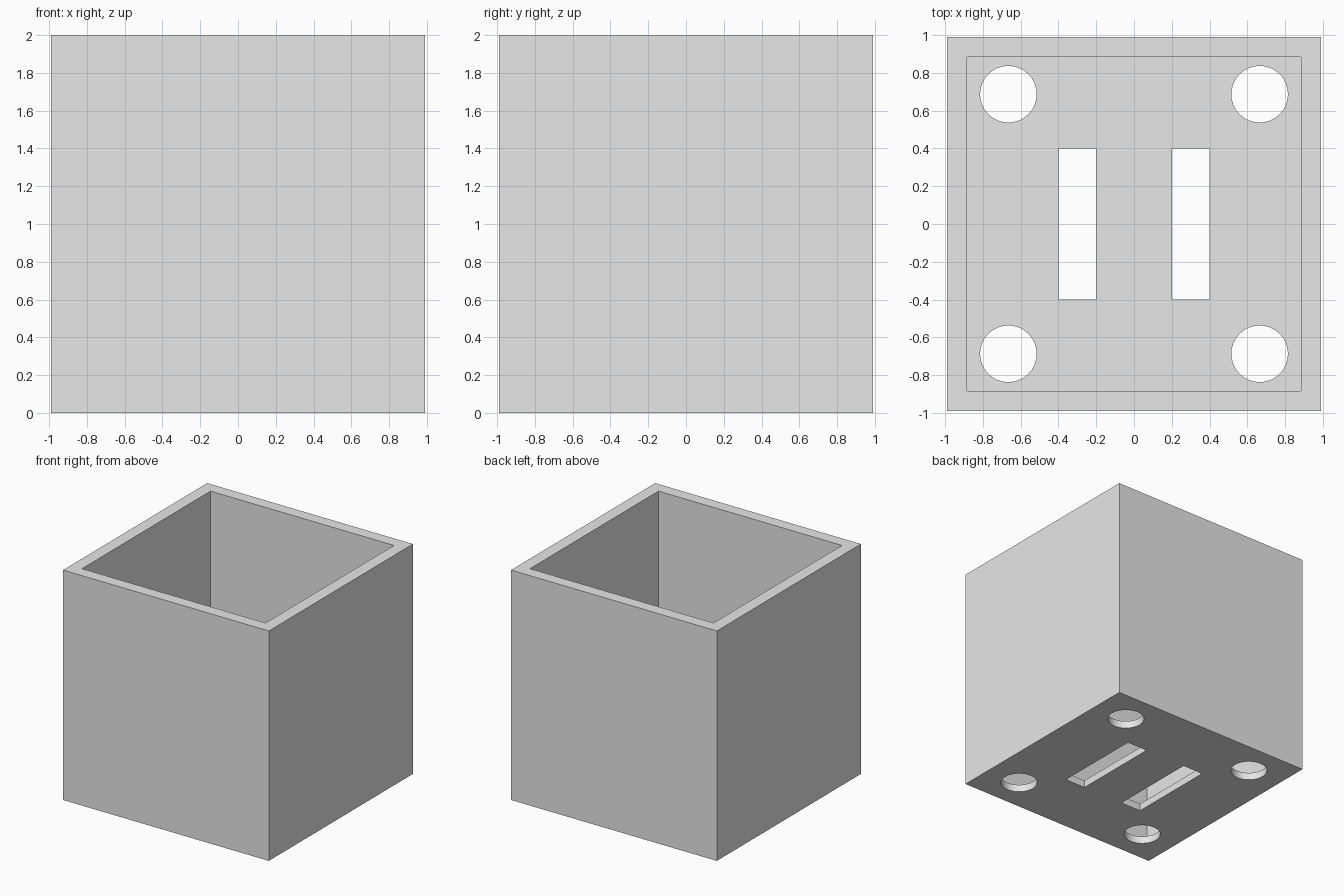
import bpy
import math

HALF, INNER, HEIGHT, FLOOR = 0.99, 0.883, 2.0, 0.065

old = bpy.data.objects.get("Cube")
if old:
    bpy.data.objects.remove(old, do_unlink=True)

grey = bpy.data.materials.new("light_grey")
grey.use_nodes = True
grey.diffuse_color = (0.8, 0.8, 0.8, 1)
grey.node_tree.nodes["Principled BSDF"].inputs["Base Color"].default_value = (0.8, 0.8, 0.8, 1)


def box(name, size, centre):
    bpy.ops.mesh.primitive_cube_add(size=1, location=centre)
    ob = bpy.context.object
    ob.name = name
    ob.scale = size
    bpy.ops.object.transform_apply(location=False, rotation=False, scale=True)
    ob.data.materials.append(grey)
    return ob


def cut(target, cutter):
    """Subtract the cutter, apply the result and delete the cutter."""
    cutter.hide_render = True
    mod = target.modifiers.new("cut", 'BOOLEAN')
    mod.operation = 'DIFFERENCE'
    mod.solver = 'EXACT'
    mod.object = cutter
    bpy.context.view_layer.objects.active = target
    bpy.ops.object.modifier_apply(modifier=mod.name)
    bpy.data.objects.remove(cutter, do_unlink=True)


# Open square container with a thin floor
pot = box("square_planter", (2 * HALF, 2 * HALF, HEIGHT), (0, 0, HEIGHT / 2))
cut(pot, box("cavity_cutter", (2 * INNER, 2 * INNER, HEIGHT), (0, 0, FLOOR + HEIGHT / 2)))

for sx in (-1, 1):
    # Long drainage slots in the floor
    cut(pot, box("slot_cutter", (0.2, 0.8, 0.5), (sx * 0.3, 0, 0)))
    # Round drainage holes near the corners
    for sy in (-1, 1):
        bpy.ops.mesh.primitive_cylinder_add(
            vertices=32, radius=0.15, depth=0.5, location=(sx * 0.665, sy * 0.687, 0))
        hole = bpy.context.object
        hole.name = "hole_cutter"
        hole.data.materials.append(grey)
        cut(pot, hole)

# Smooth hole walls, crisp box edges
bpy.ops.object.select_all(action='DESELECT')
pot.select_set(True)
bpy.context.view_layer.objects.active = pot
bpy.ops.object.shade_smooth_by_angle(angle=math.radians(30))
